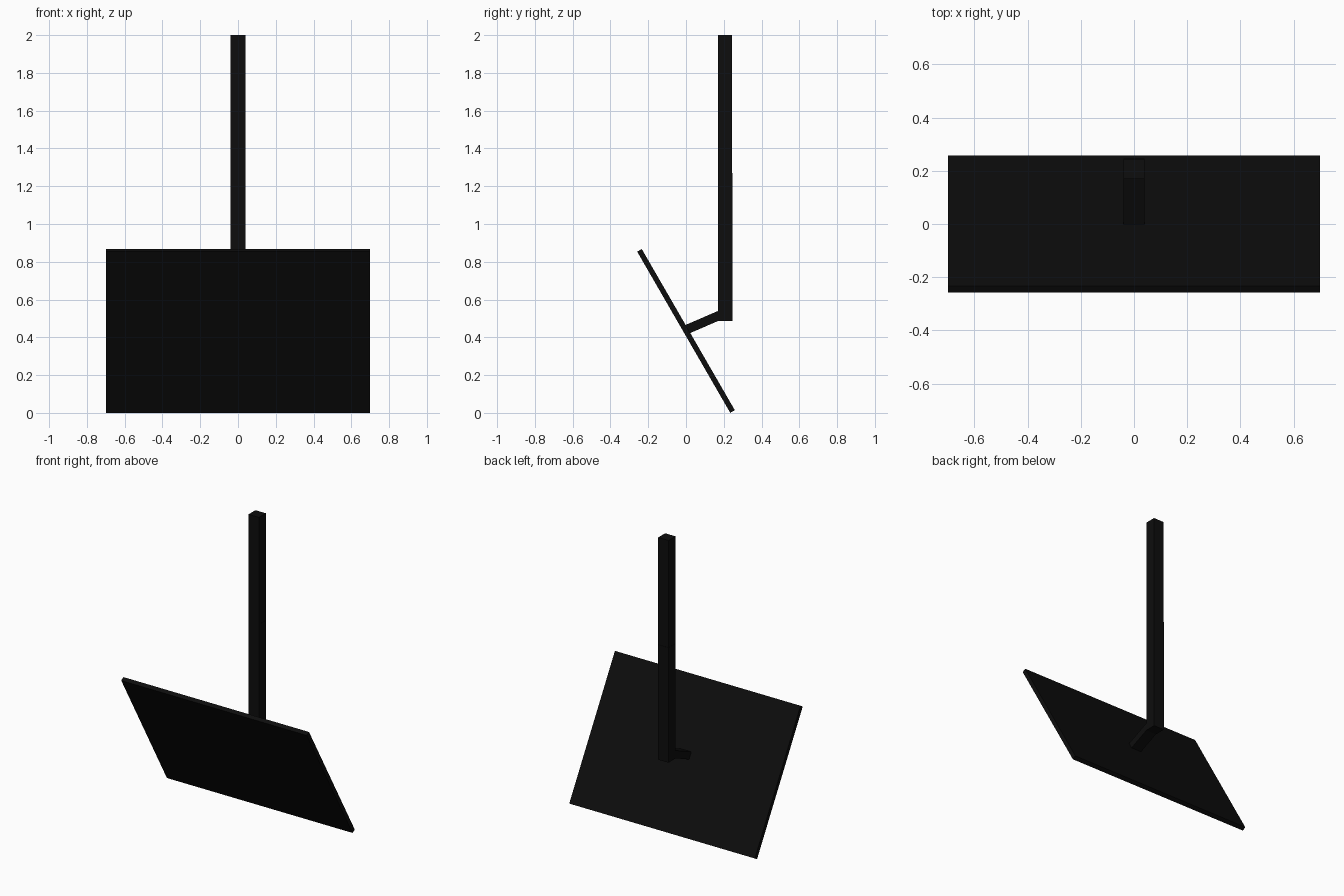
import bpy
from math import radians

if "Cube" in bpy.data.objects:
    bpy.data.objects.remove(bpy.data.objects["Cube"])

black = bpy.data.materials.new("black")
black.diffuse_color = (0.004, 0.004, 0.004, 1)
black.use_nodes = True
black.node_tree.nodes["Principled BSDF"].inputs["Base Color"].default_value = black.diffuse_color


def box(name, center, size, tilt=0):
    """Box of given size, rotated about x by tilt degrees."""
    bpy.ops.mesh.primitive_cube_add(size=1, location=center)
    ob = bpy.context.object
    ob.name = name
    ob.scale = size
    bpy.ops.object.transform_apply(location=False, rotation=False, scale=True)
    ob.rotation_euler.x = radians(tilt)
    ob.data.materials.append(black)
    return ob


# Thin screen panel, leaning towards the front at the top
box("screen_panel", (0, 0, 0.434), (1.4, 0.028, 0.985), 30)

# Two-section hanging pole, lower section slightly deeper
box("upper_pole", (0, 0.206, 1.635), (0.078, 0.075, 0.73))
box("lower_pole", (0, 0.2075, 0.878), (0.08, 0.077, 0.784))

# Sloping bracket arm from the panel back to the pole
box("bracket_arm", (0, 0.1, 0.483), (0.078, 0.2, 0.049), 23.4)
